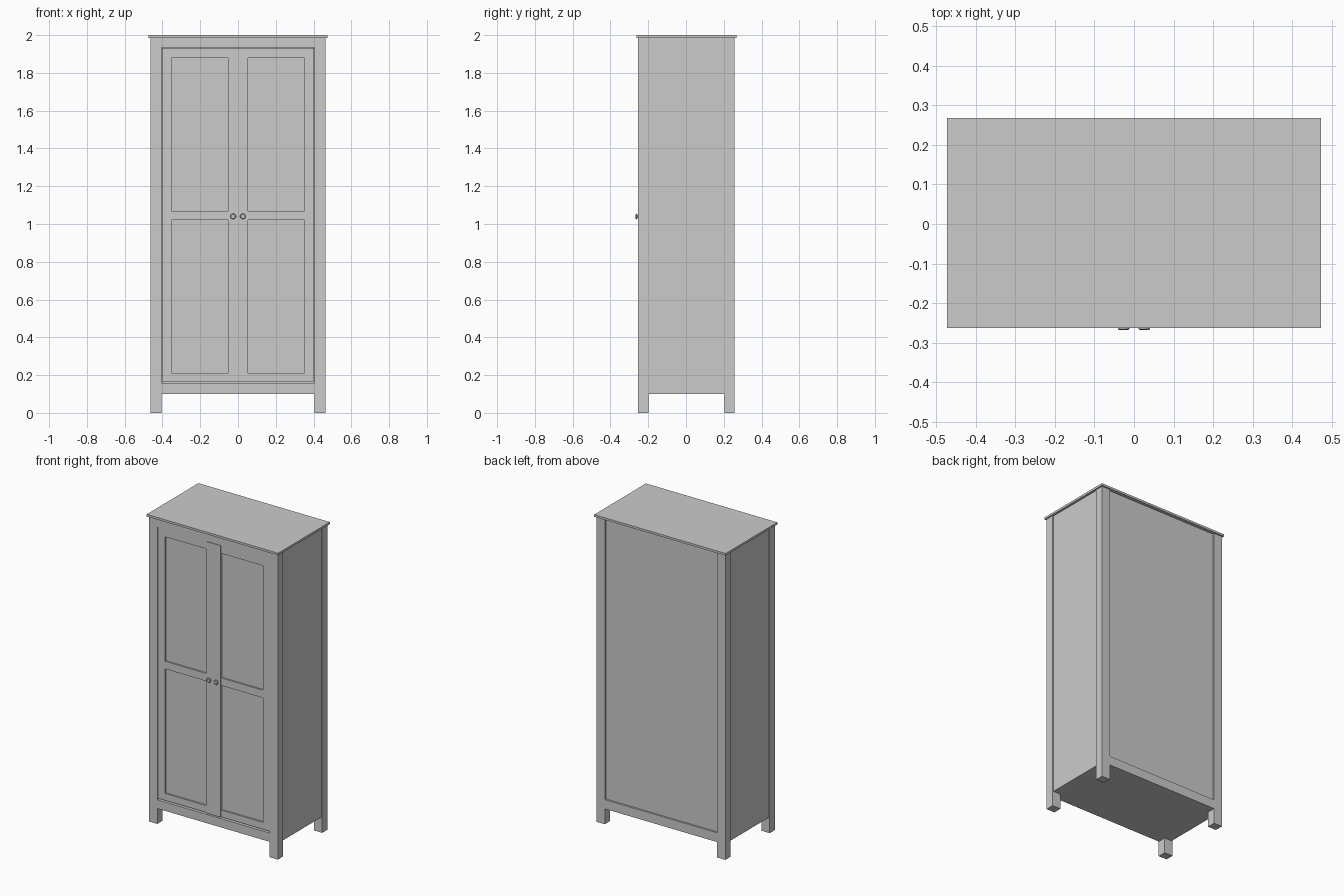
import bpy
import math

if "Cube" in bpy.data.objects:
    bpy.data.objects.remove(bpy.data.objects["Cube"])

W = 0.464                      # half width of the body
YF, YB = -0.253, 0.258         # front and back of the body
LX, LY = 0.06, 0.055           # leg cross-section
ZB, ZT = 0.10, 1.986           # underside of the body and of the top board
IN = W - LX                    # inner face of the legs


def box(name, x, y, z):
    """Box from (min, max) ranges on each axis."""
    v = [(a, b, c) for a in x for b in y for c in z]
    f = [(0, 1, 3, 2), (4, 6, 7, 5), (0, 4, 5, 1),
         (2, 3, 7, 6), (0, 2, 6, 4), (1, 5, 7, 3)]
    me = bpy.data.meshes.new(name)
    me.from_pydata(v, [], f)
    ob = bpy.data.objects.new(name, me)
    bpy.context.collection.objects.link(ob)
    return ob


def pair(name, x, y, z):
    """The same box on the left and the right."""
    box(name + "_right", x, y, z)
    box(name + "_left", (-x[1], -x[0]), y, z)


# Top board
box("top_board", (-0.473, 0.473), (-0.263, 0.268), (ZT, 2.0))

# Corner posts that run down into legs
pair("front_leg", (IN, W), (YF, YF + LY), (0, ZT))
pair("back_leg", (IN, W), (YB - LY, YB), (0, ZT))

# Side panels, set slightly in between the posts
pair("side_panel", (W - 0.024, W - 0.006), (YF + LY, YB - LY), (ZB, ZT))

# Bottom, back panel and rails
box("bottom_board", (-W + 0.024, W - 0.024), (YF + 0.02, YB - 0.02), (ZB, 0.118))
box("back_panel", (-IN, IN), (YB - 0.024, YB - 0.012), (0.16, ZT))
box("back_rail", (-IN, IN), (YB - 0.024, YB), (ZB, 0.16))
box("front_bottom_rail", (-IN, IN), (YF, YF + 0.022), (ZB, 0.157))
box("front_top_rail", (-IN, IN), (YF, YF + 0.022), (1.934, ZT))

# Doors: stiles, rails and recessed panels
D0, D1 = 0.165, 1.932          # door bottom and top
DF = YF + 0.006                # door face, just behind the posts
depth = (DF, DF + 0.022)
X0, X1 = 0.052, 0.352          # panel sides
pair("door_inner_stile", (0.001, X0), (YF, DF + 0.022), (D0, D1))
pair("door_outer_stile", (X1, IN - 0.001), depth, (D0, D1))
for part, z in (("bottom", (D0, 0.21)), ("middle", (1.02, 1.07)), ("top", (1.88, D1))):
    pair("door_%s_rail" % part, (X0, X1), depth, z)
for part, z in (("lower", (0.21, 1.02)), ("upper", (1.07, 1.88))):
    pair("door_%s_panel" % part, (X0, X1), (DF + 0.010, DF + 0.018), z)


# Round knobs turned from a profile of (radius, distance from door)
def knob(name, x):
    profile = [(0.006, -0.002), (0.007, 0.003), (0.015, 0.009),
               (0.015, 0.012), (0.011, 0.015)]
    n = 24
    v = [(x + r * math.cos(math.tau * i / n), YF - d, 1.04 + r * math.sin(math.tau * i / n))
         for r, d in profile for i in range(n)]
    f = [(k * n + i, k * n + (i + 1) % n, (k + 1) * n + (i + 1) % n, (k + 1) * n + i)
         for k in range(len(profile) - 1) for i in range(n)]
    f += [tuple(range(n))[::-1], tuple(range(len(v) - n, len(v)))]
    me = bpy.data.meshes.new(name)
    me.from_pydata(v, [], f)
    ob = bpy.data.objects.new(name, me)
    bpy.context.collection.objects.link(ob)
    bpy.ops.object.select_all(action='DESELECT')
    bpy.context.view_layer.objects.active = ob
    ob.select_set(True)
    bpy.ops.object.shade_smooth_by_angle(angle=math.radians(35))


knob("knob_right", 0.026)
knob("knob_left", -0.026)
